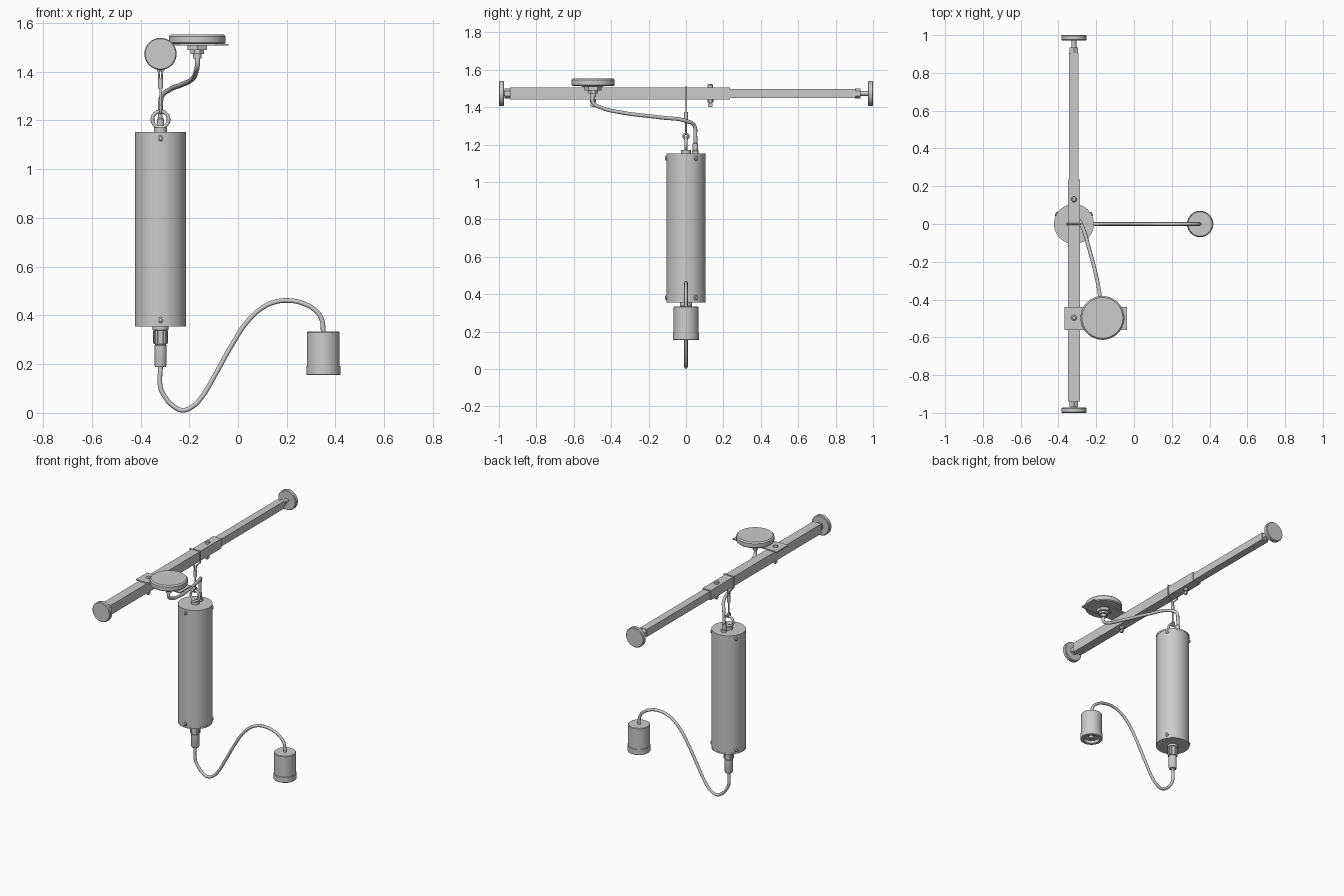
import bpy, bmesh, math
from mathutils import Vector, Matrix

cube = bpy.data.objects.get("Cube")
if cube:
    bpy.data.objects.remove(cube, do_unlink=True)

grey = bpy.data.materials.new("plain grey")
grey.use_nodes = True
tone = (0.6, 0.6, 0.6, 1)
grey.diffuse_color = tone
grey.node_tree.nodes["Principled BSDF"].inputs["Base Color"].default_value = tone

X = -0.318       # axis of the hanging body
BEAM_Z = 1.473   # axis of the beam


def finish(obj):
    """Give the part its colour and shade its round faces smooth."""
    obj.data.materials.clear()
    obj.data.materials.append(grey)
    bpy.ops.object.select_all(action="DESELECT")
    obj.select_set(True)
    bpy.context.view_layer.objects.active = obj
    bpy.ops.object.shade_smooth_by_angle(angle=math.radians(35))
    return obj


def from_bmesh(name, bm):
    bmesh.ops.recalc_face_normals(bm, faces=bm.faces[:])
    mesh = bpy.data.meshes.new(name)
    bm.to_mesh(mesh)
    bm.free()
    obj = bpy.data.objects.new(name, mesh)
    bpy.context.collection.objects.link(obj)
    return finish(obj)


def lathe(name, profile, loc, axis=(0, 0, 1), sides=48):
    """Closed turned part from (radius, height) pairs along an axis."""
    bm = bmesh.new()
    turn = Vector((0, 0, 1)).rotation_difference(Vector(axis)).to_matrix()
    rings = []
    for r, h in profile:
        ring = []
        for i in range(sides):
            a = math.tau * (i + 0.5) / sides
            p = turn @ Vector((r * math.cos(a), r * math.sin(a), h))
            ring.append(bm.verts.new(p + Vector(loc)))
        rings.append(ring)
    for a, b in zip(rings, rings[1:]):
        for i in range(sides):
            j = (i + 1) % sides
            bm.faces.new((a[i], a[j], b[j], b[i]))
    bm.faces.new(rings[0])
    bm.faces.new(rings[-1])
    return from_bmesh(name, bm)


def rod(name, r, h0, h1, loc, axis=(0, 0, 1), sides=32):
    return lathe(name, [(r, h0), (r, h1)], loc, axis, sides)


def box(name, loc, size, spin=0):
    bm = bmesh.new()
    m = Matrix.Translation(loc) @ Matrix.Rotation(spin, 4, "Z") @ Matrix.Diagonal((*size, 1))
    bmesh.ops.create_cube(bm, size=1, matrix=m)
    return from_bmesh(name, bm)


def tube(name, points, r, smooth=True, closed=False):
    """Round cable or wire along a path."""
    curve = bpy.data.curves.new(name, "CURVE")
    curve.dimensions = "3D"
    curve.bevel_depth = r
    curve.bevel_resolution = 4
    curve.resolution_u = 8
    curve.use_fill_caps = True
    sp = curve.splines.new("BEZIER")
    sp.bezier_points.add(len(points) - 1)
    for bp, p in zip(sp.bezier_points, points):
        bp.co = p
        bp.handle_left_type = bp.handle_right_type = "AUTO" if smooth else "VECTOR"
    sp.use_cyclic_u = closed
    obj = bpy.data.objects.new(name, curve)
    bpy.context.collection.objects.link(obj)
    bpy.ops.object.select_all(action="DESELECT")
    obj.select_set(True)
    bpy.context.view_layer.objects.active = obj
    bpy.ops.object.convert(target="MESH")
    return finish(bpy.context.object)


def ring(name, loc, radius, r, across):
    """Wire ring in the plane of z and the given direction."""
    d = Vector(across)
    pts = [Vector(loc) + radius * (math.cos(t) * d + math.sin(t) * Vector((0, 0, 1)))
           for t in (math.tau * i / 8 for i in range(8))]
    return tube(name, pts, r, closed=True)


# Telescopic beam with round end pads
box("beam_outer_tube", (X, -0.353, BEAM_Z), (0.062, 1.175, 0.065))
box("beam_inner_tube", (X, 0.56, BEAM_Z), (0.05, 0.69, 0.05))
for side, label, tip in ((-1, "front", 0.94), (1, "back", 0.904)):
    axis, at = (0, side, 0), (X, 0, BEAM_Z)
    rod(label + "_pad_nut", 0.026, tip, tip + 0.03, at, axis, 6)
    rod(label + "_pad_stem", 0.013, tip - 0.02, 0.98, at, axis)
    lathe(label + "_end_pad", [(0.062, 0.972), (0.066, 0.976), (0.066, 0.996), (0.062, 1)], at, axis)

# Bolts through the beam
for label, y in (("clamp", 0.13), ("bracket", -0.497)):
    lathe(label + "_bolt_head", [(0.015, 1.505), (0.015, 1.518), (0.009, 1.523)], (X, y, 0))
    rod(label + "_bolt_shank", 0.006, 1.4, 1.51, (X, y, 0), sides=16)
    rod(label + "_bolt_nut", 0.016, 1.425, 1.441, (X, y, 0), sides=6)
    box(label + "_bolt_wing", (X, y, 1.412), (0.01, 0.026, 0.016))

# Canopy on its bracket plate, with the cable gland below
CX, CY = -0.167, -0.497
box("bracket_plate", (-0.203, -0.5, 1.51), (0.33, 0.12, 0.007))
lathe("canopy", [(0.11, 1.513), (0.116, 1.519), (0.116, 1.545), (0.108, 1.553)], (CX, CY, 0), sides=64)
rod("canopy_gland_flange", 0.046, 1.488, 1.508, (CX, CY, 0), sides=6)
rod("canopy_gland_nut", 0.03, 1.472, 1.49, (CX, CY, 0), sides=8)
rod("canopy_gland_sleeve", 0.017, 1.455, 1.475, (CX, CY, 0))

# Cable from canopy to body
tube("upper_cable", [(CX, CY, 1.47), (CX, CY, 1.425), (-0.172, -0.46, 1.4),
                     (-0.185, -0.35, 1.372), (-0.235, -0.14, 1.345),
                     (-0.285, 0.01, 1.323), (-0.312, 0.045, 1.3),
                     (X, 0.05, 1.25), (X, 0.05, 1.16)], 0.01)
lathe("body_gland", [(0.018, 1.15), (0.018, 1.165), (0.014, 1.17), (0.014, 1.205), (0.01, 1.21)], (X, 0.05, 0))

# Wire sling round the beam, ferrule and small shackle
sling = [(0.005, 1.37), (0.008, 1.405), (0.037, 1.436), (0.037, 1.511)]
tube("wire_sling", [(X + x, 0, z) for x, z in sling] +
     [(X - x, 0, z) for x, z in reversed(sling)], 0.004, smooth=False)
rod("wire_ferrule", 0.01, 1.33, 1.375, (X, 0, 0), sides=16)
tube("suspension_wire", [(X, 0, 1.34), (X, 0, 1.255)], 0.005)
ring("wire_eye", (X, 0, 1.243), 0.014, 0.005, (0, 1, 0))

# Lifting eye on the body
rod("lifting_eye_base", 0.026, 1.15, 1.17, (X, 0, 0))
ring("lifting_eye", (X, 0, 1.204), 0.033, 0.0075, (1, 0, 0))

# Cylindrical body, end caps and cap screws
rod("body_tube", 0.104, 0.36, 1.148, (X, 0, 0), sides=64)
for label, z in (("top", 1.142), ("bottom", 0.355)):
    rod(label + "_cap", 0.1055, z, z + 0.01, (X, 0, 0), sides=64)
for z in (1.127, 0.381):
    for deg in (-90, 30, 150):
        a = math.radians(deg)
        lathe("cap_screw", [(0.012, 0.1), (0.012, 0.108), (0.007, 0.112)],
              (X, 0, z), (math.cos(a), math.sin(a), 0), 20)

# Ribbed connector below the body
lathe("connector", [(0.033, 0.358), (0.033, 0.34), (0.027, 0.339), (0.027, 0.283), (0.022, 0.281),
                    (0.025, 0.277), (0.025, 0.195), (0.022, 0.188)], (X, 0, 0))
for i in range(12):
    a = math.tau * i / 12
    box("connector_rib", (X + 0.027 * math.cos(a), 0.027 * math.sin(a), 0.311),
        (0.008, 0.007, 0.054), a)

# Swooping cable to the lamp socket
tube("lower_cable", [(x, 0, z) for x, z in (
    (X, 0.19), (X, 0.105), (-0.3, 0.066), (-0.268, 0.03), (-0.228, 0.011),
    (-0.185, 0.027), (-0.148, 0.066), (-0.094, 0.156), (-0.025, 0.279),
    (0.037, 0.373), (0.098, 0.43), (0.152, 0.455), (0.205, 0.461),
    (0.262, 0.451), (0.318, 0.42), (0.343, 0.385), (0.35, 0.32))], 0.0095)

# Lamp socket with a recessed underside
lathe("lamp_socket", [(0.064, 0.333), (0.067, 0.33), (0.067, 0.193), (0.07, 0.192), (0.07, 0.157),
                      (0.068, 0.155), (0.05, 0.155), (0.05, 0.175)], (0.35, 0, 0))
rod("socket_contact", 0.016, 0.16, 0.18, (0.35, 0, 0))
